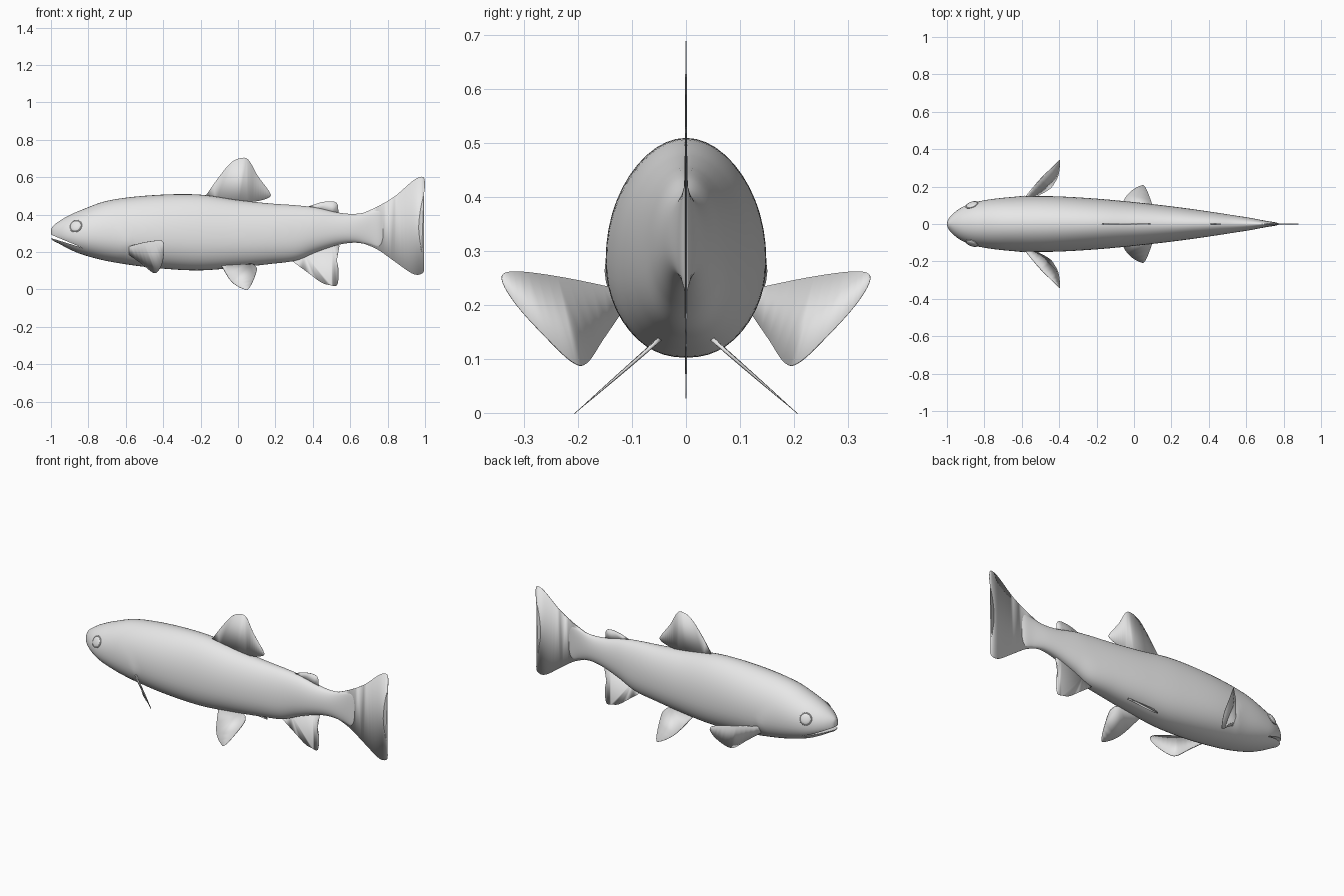
import bpy
import bmesh
from math import sin, cos, pi, exp
from mathutils import Vector
from mathutils.bvhtree import BVHTree

cube = bpy.data.objects.get("Cube")
if cube:
    bpy.data.objects.remove(cube)

grey = bpy.data.materials.new("plain grey")
grey.use_nodes = True
grey.diffuse_color = (0.8, 0.8, 0.8, 1)
grey.node_tree.nodes["Principled BSDF"].inputs["Base Color"].default_value = (0.8, 0.8, 0.8, 1)


def make_object(name, bm):
    mesh = bpy.data.meshes.new(name)
    bmesh.ops.recalc_face_normals(bm, faces=bm.faces)
    bm.to_mesh(mesh)
    obj = bpy.data.objects.new(name, mesh)
    mesh.materials.append(grey)
    bpy.context.collection.objects.link(obj)
    return obj


def spline(points, steps):
    """Smooth curve through points of any dimension."""
    pts = [Vector(p) for p in points]
    pts = [2 * pts[0] - pts[1]] + pts + [2 * pts[-1] - pts[-2]]
    out = []
    for a, b, c, d in zip(pts, pts[1:], pts[2:], pts[3:]):
        for i in range(steps):
            t = i / steps
            out.append(0.5 * (2 * b + (c - a) * t + (2 * a - 5 * b + 4 * c - d) * t * t
                              + (3 * b - a - 3 * c + d) * t ** 3))
    return out + [pts[-2]]


# Body sections from nose to tail root: x, back height, belly height, half width
SECTIONS = [
    (-1, .315, .275, .004), (-.99, .338, .262, .03), (-.955, .366, .244, .066),
    (-.905, .395, .217, .097), (-.83, .428, .186, .121), (-.69, .476, .15, .14),
    (-.47, .503, .118, .149), (-.22, .508, .102, .137), (0, .478, .118, .117),
    (.17, .46, .136, .098), (.31, .45, .155, .08), (.42, .437, .2, .064),
    (.53, .412, .237, .047), (.62, .404, .25, .033), (.7, .415, .24, .018),
    (.75, .425, .228, .01), (.775, .41, .25, .003)]
SIDES = 48


def gill_swell(x, z):
    """Cheek plate that swells toward a curved edge and drops away behind it."""
    edge = -.585 - 6 * (z - .25) ** 2
    fade = exp(-((z - .23) / .08) ** 2)
    behind = x - edge
    return fade * .007 * (exp(behind / .07) if behind < 0 else max(0, 1 - behind / .012))


def body_ring(x, top, bottom, half):
    middle = bottom + .43 * (top - bottom)
    for i in range(SIDES):
        a = 2 * pi * i / SIDES
        c, s = cos(a), sin(a)
        power = 1 if s > 0 else .9
        y = half * abs(c) ** power * (1 if c > 0 else -1)
        z = middle + abs(s) ** power * ((top - middle) if s > 0 else (bottom - middle))
        yield x, y + c * gill_swell(x, z), z


bm = bmesh.new()
rings = [[bm.verts.new(p) for p in body_ring(*s)] for s in spline(SECTIONS, 10)]
for r, q in zip(rings, rings[1:]):
    for i in range(SIDES):
        j = (i + 1) % SIDES
        bm.faces.new((r[i], r[j], q[j], q[i]))
bm.faces.new(rings[0])
bm.faces.new(rings[-1])
body = make_object("body", bm)
surface = BVHTree.FromBMesh(bm)

# Mouth slit, cut with a thin wedge
bm = bmesh.new()
wedge = [(-1.04, .31), (-1.04, .287), (-.83, .222)]
near, far = [[bm.verts.new((x, y, z)) for x, z in wedge] for y in (-.3, .3)]
bm.faces.new(near)
bm.faces.new(far)
for i in range(3):
    j = (i + 1) % 3
    bm.faces.new((near[i], near[j], far[j], far[i]))
cutter = make_object("mouth_cutter", bm)
cutter.hide_render = True
cut = body.modifiers.new("mouth", "BOOLEAN")
cut.operation = "DIFFERENCE"
cut.solver = "EXACT"
cut.object = cutter
bpy.context.view_layer.objects.active = body
bpy.ops.object.modifier_apply(modifier=cut.name)
bpy.data.objects.remove(cutter)


# Fins: a curved outline between two hidden root points, thinning away from the root
def fin(name, roots, outline, thickness):
    points = spline(outline, 5) + [Vector(r) for r in roots]
    bm = bmesh.new()
    face = bm.faces.new([bm.verts.new(p) for p in points])
    bmesh.ops.triangulate(bm, faces=[face])
    obj = make_object(name, bm)
    centre = (points[0] + points[len(points) - len(roots) - 1]) / 2
    reach = max((p - centre).length for p in points)
    group = obj.vertex_groups.new(name="thickness")
    for i, p in enumerate(points):
        group.add([i], max(.1, 1 - (p - centre).length / reach), "REPLACE")
    solid = obj.modifiers.new("thickness", "SOLIDIFY")
    solid.thickness = thickness
    solid.offset = 0
    solid.vertex_group = group.name
    return obj


def upright(points):
    return [(x, 0, z) for x, z in points]


fin("dorsal_fin", upright([(0, .44), (-.12, .46)]), upright([
    (-.17, .505), (-.1, .604), (-.035, .68), (.024, .704), (.06, .688), (.104, .61),
    (.165, .527), (.172, .497), (.126, .477), (.05, .465)]), .007)
fin("adipose_fin", upright([(.5, .4), (.42, .42)]), upright([
    (.37, .442), (.446, .466), (.505, .471), (.532, .455), (.537, .405)]), .006)
fin("anal_fin", upright([(.5, .27), (.35, .2)]), upright([
    (.29, .152), (.38, .085), (.446, .037), (.49, .024), (.53, .024), (.538, .1),
    (.528, .17), (.543, .235)]), .007)
fin("tail_fin", upright([(.64, .3), (.64, .36)]), upright([
    (.66, .405), (.745, .443), (.837, .497), (.93, .577), (.97, .6), (.995, .595),
    (.998, .535), (.976, .43), (.966, .33), (.976, .24), (.995, .12), (.98, .083),
    (.93, .086), (.837, .15), (.745, .214), (.66, .25)]), .009)

PECTORAL = [(-.585, .135, .23), (-.5, .24, .252), (-.42, .32, .262), (-.398, .342, .248),
            (-.396, .315, .2), (-.405, .26, .14), (-.43, .212, .095), (-.455, .185, .091),
            (-.51, .155, .135), (-.57, .125, .18)]
PELVIC = [(-.09, .13), (-.035, .043), (.03, .002), (.062, .01), (.1, .1), (.088, .13)]

for side, word in ((1, "left"), (-1, "right")):
    fin(word + "_pectoral_fin", [(-.585, side * .11, .19), (-.59, side * .11, .22)],
        [(x, side * y, z) for x, y, z in PECTORAL], .01)
    fin(word + "_pelvic_fin", [(.06, side * .045, .14), (-.06, side * .045, .14)],
        [(x, side * (.205 - 1.15 * z), z) for x, z in PELVIC], .012)

    # Eye: flattened ball in a thin rim, set on the head surface
    spot, normal, _, _ = surface.find_nearest(Vector((-.87, side * .11, .342)))
    if normal.y * side < 0:
        normal = -normal
    turn = normal.to_track_quat("Z", "Y")
    bpy.ops.mesh.primitive_uv_sphere_add(segments=32, ring_count=16, radius=.031, location=spot)
    eye = bpy.context.object
    eye.scale.z = .35
    bpy.ops.mesh.primitive_torus_add(major_radius=.032, minor_radius=.0035, location=spot,
                                     major_segments=32, minor_segments=8)
    rim = bpy.context.object
    for obj, part in ((eye, "_eye"), (rim, "_eye_rim")):
        obj.name = word + part
        obj.rotation_euler = turn.to_euler()
        obj.data.materials.append(grey)

# Smooth shading with crisp edges
bpy.ops.object.select_all(action="DESELECT")
for obj in bpy.context.collection.objects:
    if obj.type == "MESH" and grey.name in obj.data.materials:
        obj.select_set(True)
        bpy.context.view_layer.objects.active = obj
bpy.ops.object.shade_smooth_by_angle(angle=.6)
